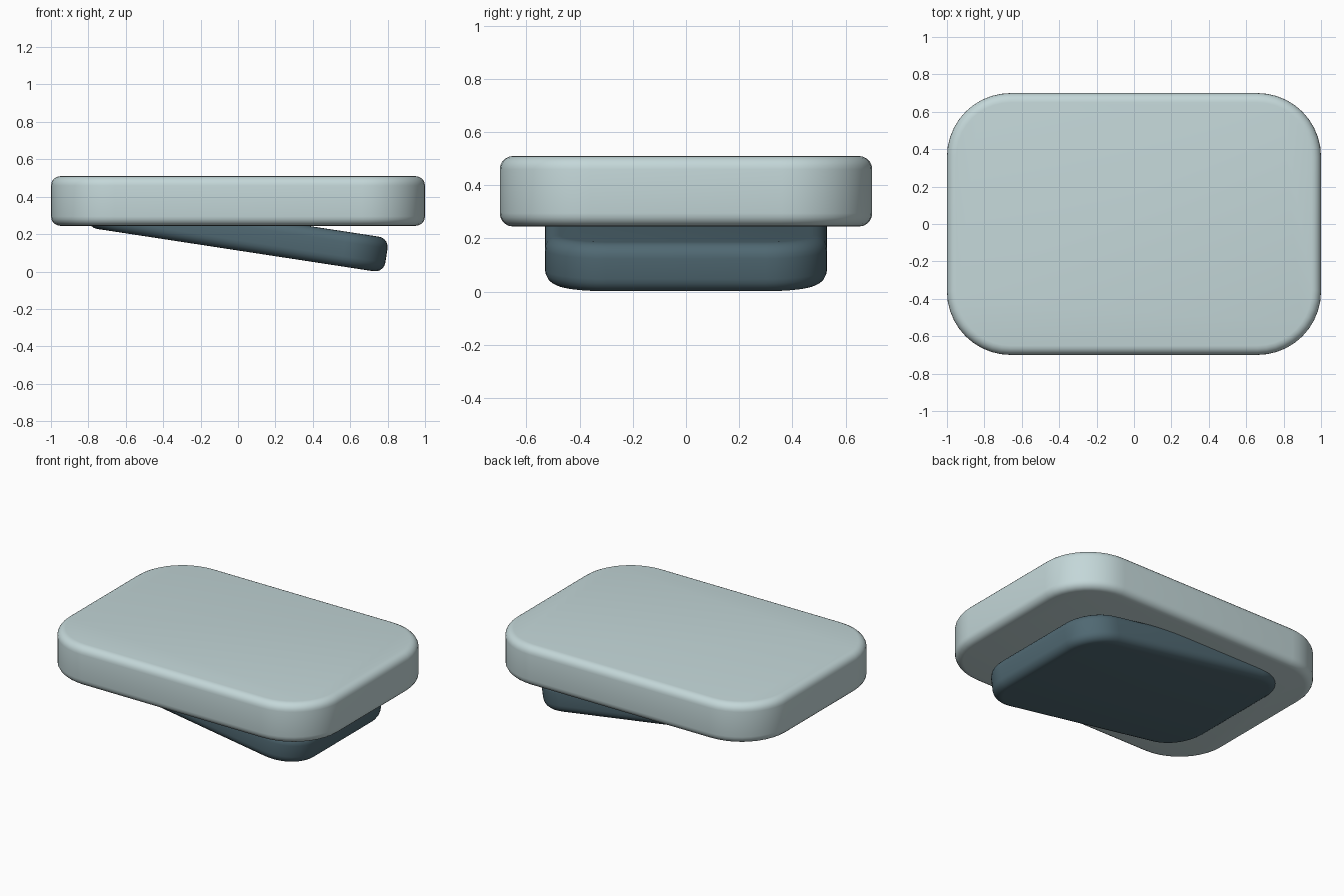
import bpy, bmesh, math
from mathutils import Matrix

if "Cube" in bpy.data.objects:
    bpy.data.objects.remove(bpy.data.objects["Cube"])


def rounded_slab(name, size, corner, edge, centre, tilt, colour):
    bm = bmesh.new()
    bmesh.ops.create_cube(bm, size=1, matrix=Matrix.Diagonal((*size, 1)))
    # round the plan corners
    upright = [e for e in bm.edges
               if abs(e.verts[0].co.z - e.verts[1].co.z) > size[2] / 2]
    bmesh.ops.bevel(bm, geom=upright, offset=corner, segments=10,
                    profile=0.5, affect='EDGES')
    # soften the top and bottom rims
    rims = [e for e in bm.edges
            if abs(e.verts[0].co.z - e.verts[1].co.z) < 1e-5]
    bmesh.ops.bevel(bm, geom=rims, offset=edge, segments=5,
                    profile=0.5, affect='EDGES')
    mesh = bpy.data.meshes.new(name)
    bm.to_mesh(mesh)
    bm.free()
    ob = bpy.data.objects.new(name, mesh)
    bpy.context.collection.objects.link(ob)
    ob.location = centre
    ob.rotation_euler = (0, tilt, 0)
    mat = bpy.data.materials.new(name + "_colour")
    mat.diffuse_color = colour
    mat.use_nodes = True
    mat.node_tree.nodes["Principled BSDF"].inputs["Base Color"].default_value = mat.diffuse_color
    mesh.materials.append(mat)
    bpy.ops.object.select_all(action='DESELECT')
    ob.select_set(True)
    bpy.context.view_layer.objects.active = ob
    bpy.ops.object.shade_smooth_by_angle(angle=math.radians(30))


# upper plate
rounded_slab("top_plate", (2.0, 1.4, 0.265), 0.34, 0.05,
             (0, 0, 0.377), 0, (0.55, 0.68, 0.69, 1))
# tilted wedge support beneath
rounded_slab("tilted_base", (1.606, 1.06, 0.187), 0.23, 0.055,
             (0, 0, 0.207), math.radians(8.7), (0.08, 0.14, 0.17, 1))
